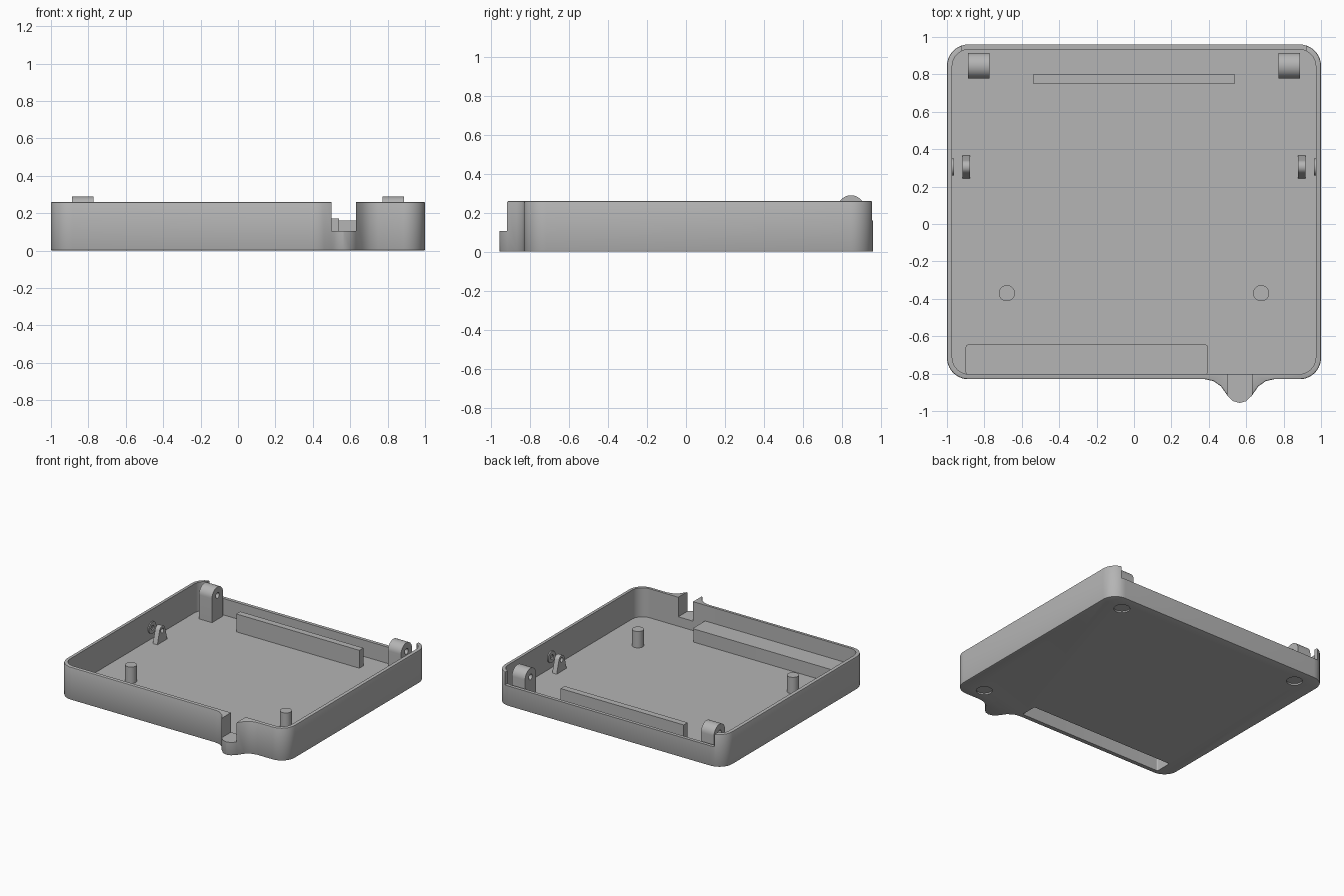
import bpy, bmesh
from math import sin, cos, pi, radians

if "Cube" in bpy.data.objects:
    bpy.data.objects.remove(bpy.data.objects["Cube"])

grey = bpy.data.materials.new("plain grey")
grey.use_nodes = True
grey.diffuse_color = (0.46, 0.46, 0.46, 1)
grey.node_tree.nodes["Principled BSDF"].inputs["Base Color"].default_value = grey.diffuse_color


def arc(cx, cy, r, start, end, n=10):
    return [(cx + r * cos(radians(start + (end - start) * i / n)),
             cy + r * sin(radians(start + (end - start) * i / n))) for i in range(n + 1)]


def rounded_rect(x0, x1, y0, y1, r, front=()):
    """Counter-clockwise outline; extra points may be set into the front edge."""
    return (arc(x0 + r, y0 + r, r, 180, 270) + list(front) + arc(x1 - r, y0 + r, r, 270, 360)
            + arc(x1 - r, y1 - r, r, 0, 90) + arc(x0 + r, y1 - r, r, 90, 180))


def prism(name, pts, lo, hi, axis="z", chamfer=0):
    """Extrude a closed outline along z (points x, y) or along x (points y, z)."""
    place = (lambda a, b, c: (a, b, c)) if axis == "z" else (lambda a, b, c: (c, a, b))
    bm = bmesh.new()
    base = bm.faces.new([bm.verts.new(place(a, b, lo)) for a, b in pts])
    top = bm.faces.new([bm.verts.new(place(a, b, hi)) for a, b in pts])
    n = len(pts)
    for i in range(n):
        j = (i + 1) % n
        bm.faces.new((base.verts[i], base.verts[j], top.verts[j], top.verts[i]))
    base.normal_flip()
    bmesh.ops.recalc_face_normals(bm, faces=bm.faces)
    if chamfer:
        rim = list(base.edges) + list(top.edges)
        bmesh.ops.bevel(bm, geom=rim, offset=chamfer, segments=2, profile=0.5, affect="EDGES")
    mesh = bpy.data.meshes.new(name)
    bm.to_mesh(mesh)
    bm.free()
    mesh.materials.append(grey)
    ob = bpy.data.objects.new(name, mesh)
    bpy.context.collection.objects.link(ob)
    return ob


def box(name, x0, x1, y0, y1, z0, z1):
    return prism(name, [(x0, y0), (x1, y0), (x1, y1), (x0, y1)], z0, z1)


def activate(ob):
    bpy.ops.object.select_all(action="DESELECT")
    ob.select_set(True)
    bpy.context.view_layer.objects.active = ob


def cut(ob, *cutters):
    for c in cutters:
        c.hide_render = True
        mod = ob.modifiers.new("cut", "BOOLEAN")
        mod.operation, mod.solver, mod.object = "DIFFERENCE", "EXACT", c
        activate(ob)
        bpy.ops.object.modifier_apply(modifier=mod.name)


def discard(*obs):
    for ob in obs:
        bpy.data.objects.remove(ob)


def smooth(ob):
    activate(ob)
    bpy.ops.object.shade_smooth_by_angle(angle=radians(30))


FLOOR = 0.03
HEIGHT = 0.26

# Tray with a curved nose on the front edge
nose = [(0.38, -0.83), (0.425, -0.84), (0.465, -0.868), (0.5, -0.918), (0.53, -0.947),
        (0.565, -0.957), (0.6, -0.947), (0.63, -0.918), (0.665, -0.868), (0.705, -0.84),
        (0.75, -0.83)]
tray = prism("tray", rounded_rect(-1, 1, -0.83, 0.96, 0.115, nose), 0, HEIGHT, chamfer=0.007)
cavity = prism("cavity_cutter", rounded_rect(-0.972, 0.972, -0.803, 0.933, 0.09), FLOOR, 0.5)
notch = box("notch_cutter", 0.5, 0.63, -1.1, -0.75, 0.105, 0.5)
back_gap = box("back_gap_cutter", -0.92, 0.92, 0.85, 1.1, 0.16, 0.5)
cut(tray, cavity, notch, back_gap)

# Raised pocket that opens through the underside
pocket = prism("pocket", rounded_rect(-0.9, 0.395, -0.806, -0.645, 0.015), 0.01, 0.135)
slot = prism("slot_cutter", rounded_rect(-0.885, 0.38, -0.792, -0.66, 0.01), -0.1, 0.12)
cut(pocket, slot)
cut(tray, slot)

# Shallow round foot recesses underneath
for x, y in ((0.81, 0.83), (-0.81, 0.83), (0.81, -0.71)):
    recess = prism("recess_cutter", arc(x, y, 0.058, 0, 352.5, 47), -0.1, 0.012)
    cut(tray, recess)
    discard(recess)
discard(cavity, notch, back_gap, slot)
smooth(tray)
smooth(pocket)

# Rail along the back
box("back_rail", -0.54, 0.54, 0.75, 0.8, FLOOR - 0.01, 0.172)

for side, s in (("left", 1), ("right", -1)):
    def span(a, b):
        return sorted((s * a, s * b))

    # Support pin
    smooth(prism(side + "_pin", arc(s * 0.68, -0.37, 0.043, 0, 348.75, 31), FLOOR - 0.01, 0.16))

    # Hinge post with rounded top and pin hole
    outline = [(0.777, FLOOR - 0.01), (0.915, FLOOR - 0.01)] + arc(0.846, 0.22, 0.069, 0, 180, 24)
    hinge = prism(side + "_hinge", outline, *span(0.772, 0.887), axis="x")
    hole = prism("hole_cutter", arc(0.846, 0.22, 0.022, 0, 345, 23), *span(0.7, 0.95), axis="x")
    cut(hinge, hole)
    discard(hole)
    smooth(hinge)

    # Tapered bracket and wall boss sharing one axle line
    outline = [(0.24, FLOOR - 0.01), (0.37, FLOOR - 0.01)] + arc(0.305, 0.12, 0.036, 20, 160, 16)
    bracket = prism(side + "_bracket", outline, *span(0.878, 0.917), axis="x")
    boss = prism(side + "_wall_boss", arc(0.305, 0.12, 0.046, 0, 348.75, 31),
                 *span(0.963, 0.98), axis="x")
    axle = prism("axle_cutter", arc(0.305, 0.12, 0.018, 0, 345, 23), *span(0.8, 0.972), axis="x")
    cut(bracket, axle)
    cut(boss, axle)
    discard(axle)
    smooth(bracket)
    smooth(boss)
